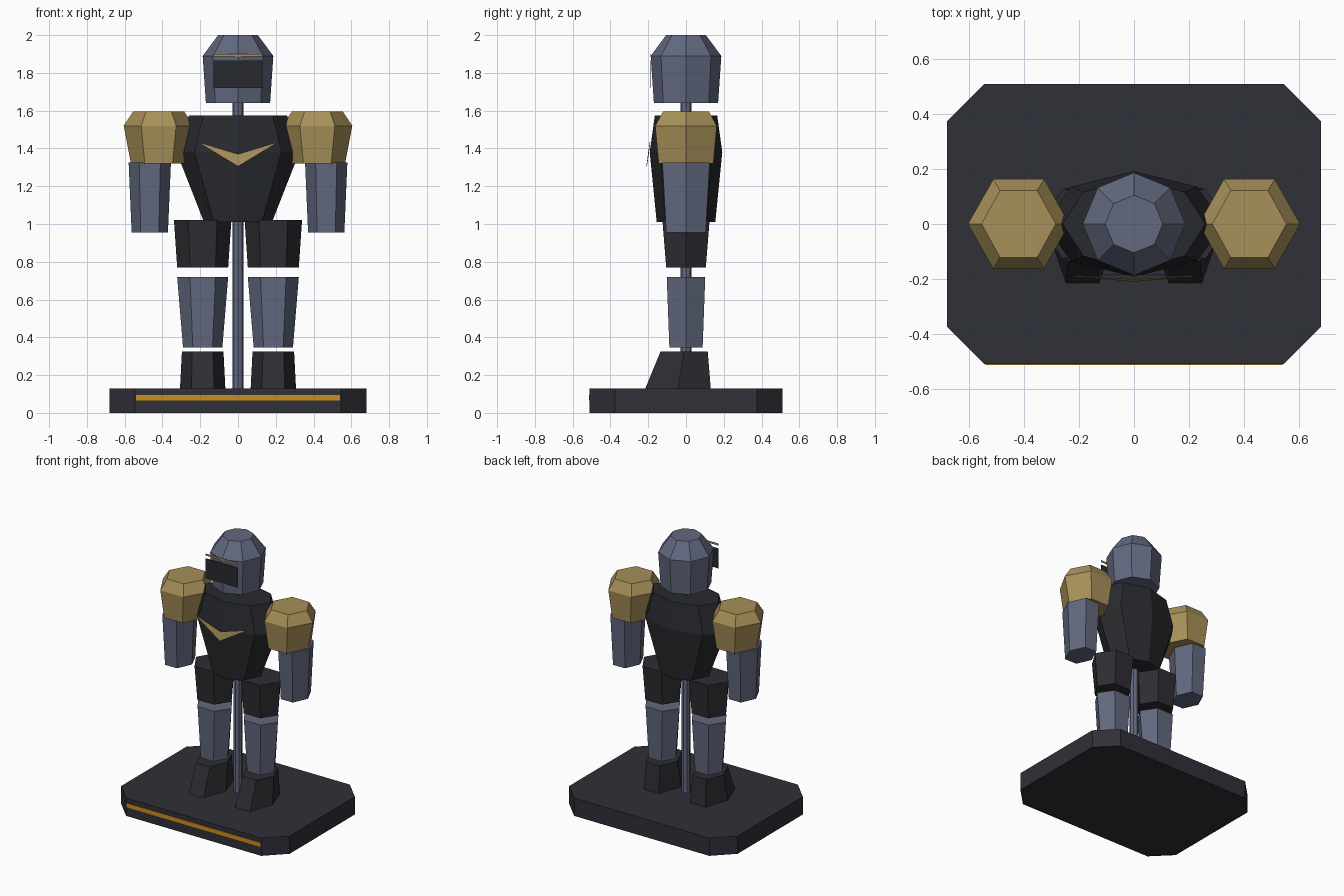
import bpy
import math

if "Cube" in bpy.data.objects:
    bpy.data.objects.remove(bpy.data.objects["Cube"], do_unlink=True)


def material(name, r, g, b):
    m = bpy.data.materials.new(name)
    m.use_nodes = True
    m.diffuse_color = (r, g, b, 1)
    m.node_tree.nodes["Principled BSDF"].inputs["Base Color"].default_value = (r, g, b, 1)
    return m


steel = material("blue steel", .122, .141, .212)
gold = material("old gold", .39, .28, .10)
black = material("black plate", .022, .023, .028)
leather = material("dark leather", .027, .026, .032)
stone = material("dark stone", .030, .029, .040)
amber = material("amber trim", .61, .27, .013)


def mesh_object(name, verts, faces, mat):
    mesh = bpy.data.meshes.new(name)
    mesh.from_pydata(verts, [], faces)
    mesh.materials.append(mat)
    obj = bpy.data.objects.new(name, mesh)
    bpy.context.collection.objects.link(obj)
    return obj


def loft(name, sides, rings, mat, x=0):
    """Closed flat-sided solid; each ring is (z, x radius, y radius, y centre)."""
    verts = []
    for z, rx, ry, cy in rings:
        for i in range(sides):
            a = math.tau * i / sides
            verts.append((x + rx * math.cos(a), cy + ry * math.sin(a), z))
    faces = [tuple(reversed(range(sides))),
             tuple(range(len(verts) - sides, len(verts)))]
    for k in range(len(rings) - 1):
        for i in range(sides):
            j = (i + 1) % sides
            low, high = k * sides, (k + 1) * sides
            faces.append((low + i, low + j, high + j, high + i))
    return mesh_object(name, verts, faces, mat)


def hex_loft(name, rings, mat, x):
    """Hexagonal solid whose y sizes are given to the flat front and back."""
    flat = math.sin(math.pi / 3)
    return loft(name, 6, [(z, rx, d / flat, cy) for z, rx, d, cy in rings], mat, x)


def front_plate(name, half_width, low, high, y, mat):
    w = half_width
    plate = mesh_object(name, [(-w, y, low), (w, y, low), (w, y, high), (-w, y, high)],
                        [(0, 1, 2, 3)], mat)
    thicken(plate)


def thicken(obj):
    mod = obj.modifiers.new("thickness", "SOLIDIFY")
    mod.thickness = 0.003


# Base with cut corners
corners = [(.545, -.51), (.68, -.375), (.68, .375), (.545, .51)]
outline = corners + [(-x, y) for x, y in reversed(corners)]
n = len(outline)
mesh_object("base", [(x, y, z) for z in (0, .13) for x, y in outline],
            [tuple(reversed(range(n))), tuple(range(n, 2 * n))] +
            [(i, (i + 1) % n, n + (i + 1) % n, n + i) for i in range(n)], stone)
front_plate("base_stripe", .54, .065, .095, -.513, amber)

# Support pole and body
loft("support_pole", 8, [(.13, .03, .03, 0), (1.66, .03, .03, 0)], steel)
loft("torso", 8, [(1.01, .18, .155, 0), (1.38, .325, .192, 0), (1.575, .26, .165, 0)], black)
loft("helmet", 8, [(1.64, .17, .17, 0), (1.89, .187, .187, 0), (2, .105, .105, 0)], steel)

# Face and chest details
front_plate("visor", .13, 1.72, 1.865, -.187, black)
front_plate("brow_trim", .13, 1.886, 1.9, -.188, gold)
chevron = mesh_object("chest_chevron",
                      [(-.215, -.192, 1.435), (0, -.21, 1.305),
                       (.215, -.192, 1.435), (0, -.2, 1.37)],
                      [(0, 1, 3), (1, 2, 3)], gold)
thicken(chevron)

# Limbs and armour on both sides
for side, s in (("left", 1), ("right", -1)):
    hex_loft(side + "_pauldron", [(1.32, .147, .145, 0), (1.52, .185, .163, 0),
                                  (1.595, .135, .122, 0)], gold, s * .42)
    hex_loft(side + "_arm", [(.955, .096, .105, 0), (1.325, .112, .125, 0)], steel, s * .467)
    hex_loft(side + "_thigh", [(.77, .135, .105, 0), (1.02, .152, .125, 0)], leather, s * .187)
    hex_loft(side + "_shin", [(.345, .104, .088, 0), (.72, .135, .102, 0)], steel, s * .187)
    hex_loft(side + "_boot", [(.13, .12, .173, -.042), (.325, .11, .125, -.01)],
             leather, s * .187)
